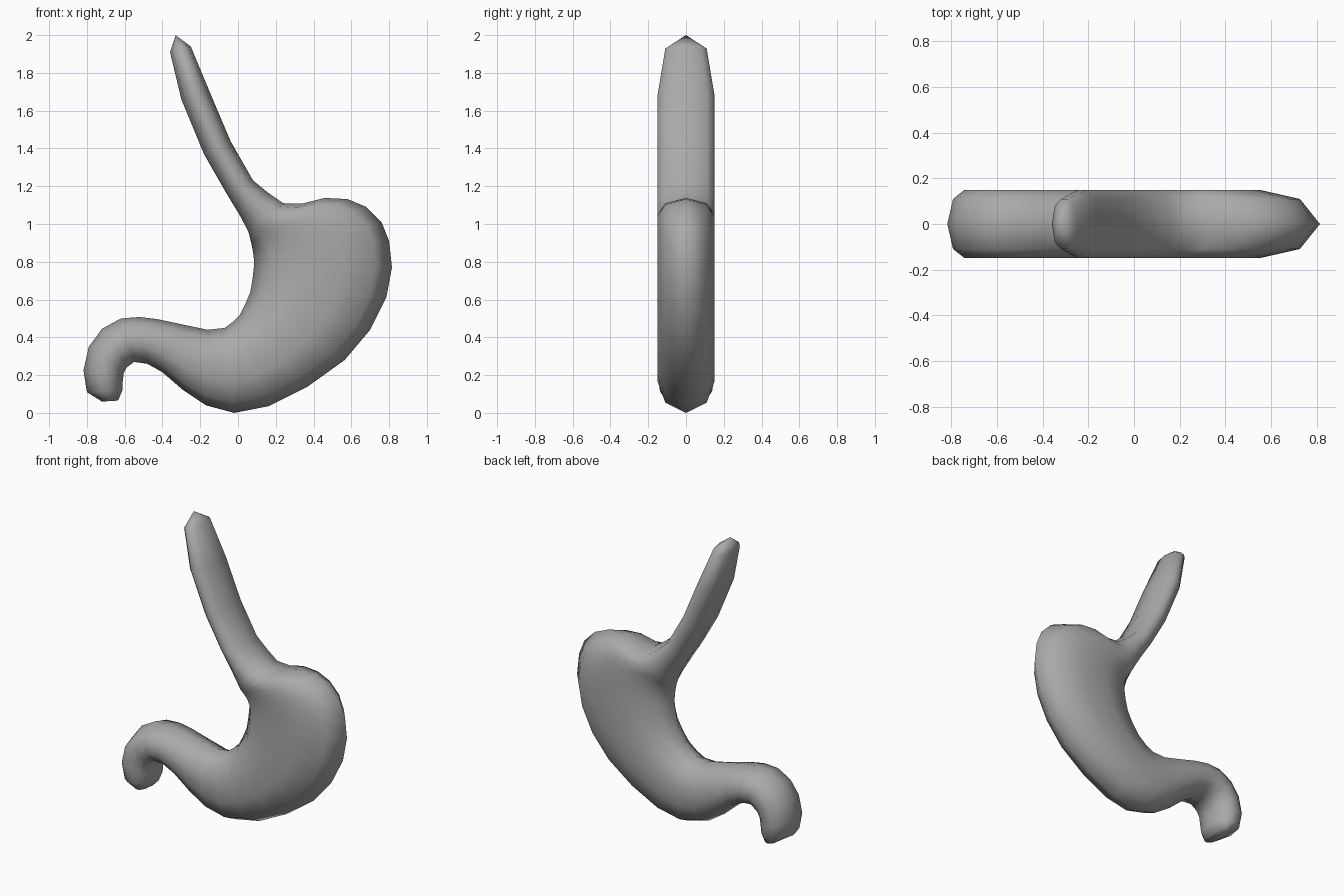
import bpy, bmesh

# Flattened ten-sided cross-section: (across the outline, depth in y)
HALF_DEPTH = 0.15
SECTION = [(1, 0), (.76, .73), (.27, 1), (-.27, 1), (-.76, .73), (-1, 0),
           (-.76, -.73), (-.27, -1), (.27, -1), (.76, -.73)]

# Stations along the organ: inner curve x, z, then outer curve x, z
STATIONS = [
    # food pipe
    (-.36, 1.91, -.25, 1.94), (-.30, 1.66, -.15, 1.70), (-.18, 1.37, -.04, 1.44),
    (-.06, 1.16, .08, 1.23), (.01, 1.045, .16, 1.165), (.055, .96, .24, 1.11),
    # upper dome, fanning round the inner bend
    (.064, .925, .34, 1.108), (.07, .90, .46, 1.138), (.074, .88, .58, 1.132),
    (.078, .86, .68, 1.09), (.081, .84, .76, 1.01), (.084, .815, .80, .91),
    # main body
    (.085, .78, .815, .77), (.077, .71, .785, .61), (.065, .64, .70, .44),
    (.04, .58, .565, .28), (.01, .52, .37, .14), (-.03, .48, .16, .035),
    (-.07, .45, -.02, 0), (-.16, .44, -.17, .04), (-.28, .465, -.29, .12),
    # outlet tube
    (-.42, .495, -.40, .215), (-.52, .508, -.48, .26), (-.62, .50, -.55, .27),
    (-.72, .445, -.59, .24), (-.79, .35, -.605, .21), (-.818, .225, -.61, .17),
    (-.80, .11, -.612, .12), (-.72, .06, -.635, .065)]


def add_ring(bm, station, depth):
    ax, az, bx, bz = station
    return [bm.verts.new(((ax + bx) / 2 + u * (bx - ax) / 2, v * depth,
                          (az + bz) / 2 + u * (bz - az) / 2)) for u, v in SECTION]


# Loft the rings into one tube, narrowed at both ends
bm = bmesh.new()
last = len(STATIONS) - 1
taper = {0: .73, last - 1: .92, last: .68}
rings = [add_ring(bm, s, HALF_DEPTH * taper.get(i, 1)) for i, s in enumerate(STATIONS)]
n = len(SECTION)
for a, b in zip(rings, rings[1:]):
    for k in range(n):
        bm.faces.new((a[k], a[(k + 1) % n], b[(k + 1) % n], b[k]))

# Pointed top of the food pipe and blunt end of the outlet
tip = bm.verts.new((-.33, 0, 2))
for k in range(n):
    bm.faces.new((rings[0][k], tip, rings[0][(k + 1) % n]))
bm.faces.new(rings[-1])
bmesh.ops.recalc_face_normals(bm, faces=bm.faces)

mesh = bpy.data.meshes.new("stomach")
bm.to_mesh(mesh)
bm.free()
mesh.shade_smooth()
stomach = bpy.data.objects.new("stomach", mesh)
bpy.context.collection.objects.link(stomach)

# Dark grey surface
grey = bpy.data.materials.new("dark_grey")
grey.diffuse_color = (.4, .4, .4, 1)
mesh.materials.append(grey)
